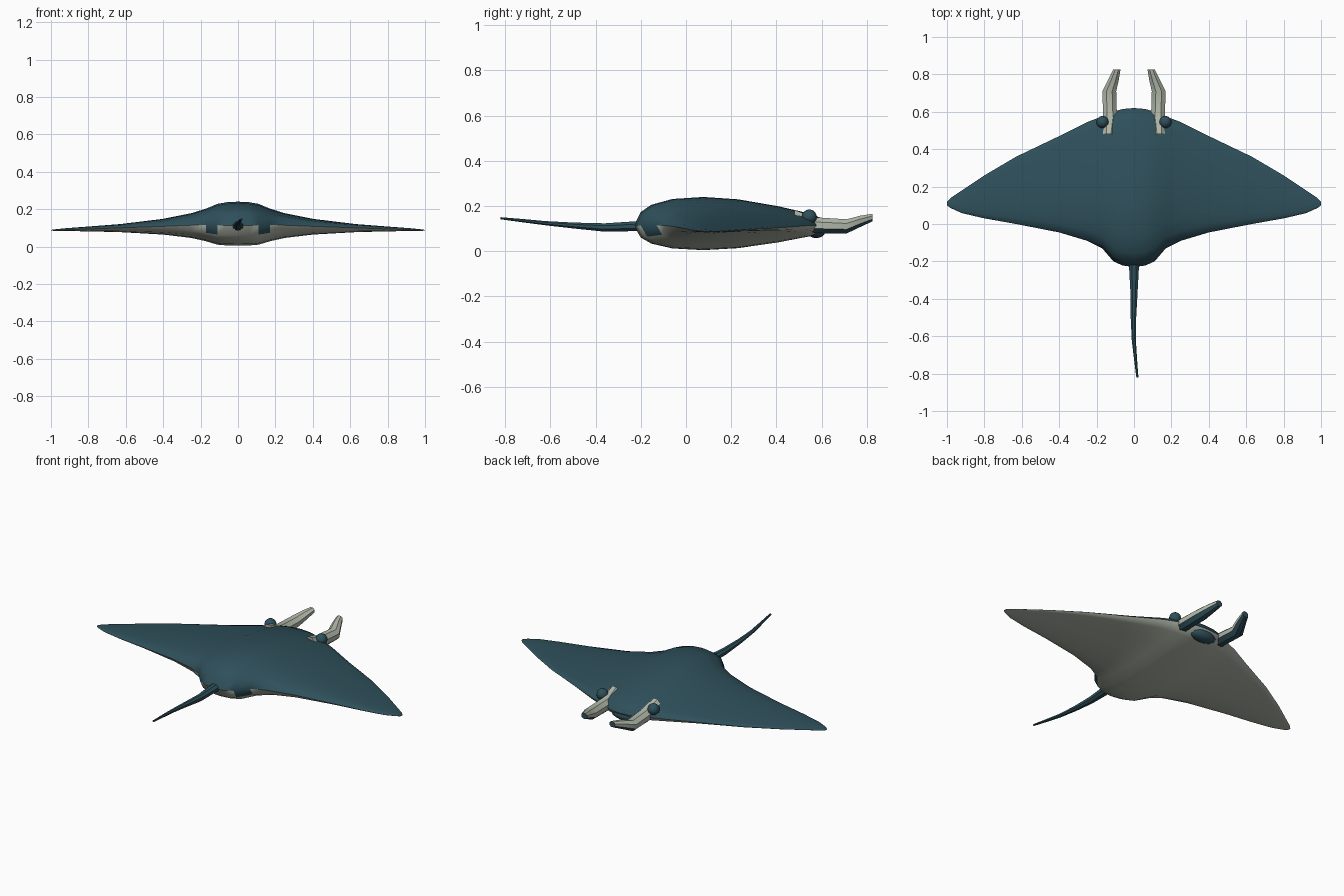
import bpy, bmesh, math
from mathutils import Vector

cube = bpy.data.objects.get("Cube")
if cube:
    bpy.data.objects.remove(cube)


def material(name, rgb):
    m = bpy.data.materials.new(name)
    m.use_nodes = True
    m.diffuse_color = (*rgb, 1)
    m.node_tree.nodes["Principled BSDF"].inputs["Base Color"].default_value = (*rgb, 1)
    return m


TEAL = material("deep teal skin", (0.028, 0.08, 0.105))
PALE = material("pale belly", (0.44, 0.48, 0.40))


def finish(name, bm, rule=None, angle=35):
    """Turn a bmesh into a two-colour object; rule(face) is True for pale faces."""
    bmesh.ops.recalc_face_normals(bm, faces=bm.faces)
    bm.normal_update()
    if rule:
        for f in bm.faces:
            f.material_index = int(rule(f))
    mesh = bpy.data.meshes.new(name)
    bm.to_mesh(mesh)
    bm.free()
    mesh.materials.append(TEAL)
    mesh.materials.append(PALE)
    ob = bpy.data.objects.new(name, mesh)
    bpy.context.collection.objects.link(ob)
    bpy.ops.object.select_all(action='DESELECT')
    ob.select_set(True)
    bpy.context.view_layer.objects.active = ob
    bpy.ops.object.shade_smooth_by_angle(angle=math.radians(angle))
    return ob


def skin(bm, rings):
    """Bridge matching vertex loops and cap the ends."""
    n = len(rings[0])
    loops = [[bm.verts.new(p) for p in r] for r in rings]
    for a, b in zip(loops, loops[1:]):
        for i in range(n):
            j = (i + 1) % n
            bm.faces.new((a[i], a[j], b[j], b[i]))
    bm.faces.new(loops[0])
    bm.faces.new(loops[-1])


def tube(stations, sides):
    """Rings across the length; station = x, y, z, half width, half height."""
    bm = bmesh.new()
    rings = []
    for x, y, z, rx, rz in stations:
        angles = [math.tau * (i + 0.5) / sides for i in range(sides)]
        rings.append([(x + rx * math.cos(a), y, z + rz * math.sin(a)) for a in angles])
    skin(bm, rings)
    return bm


# Body and wings: x, leading y, trailing y, top z, bottom z, edge z
span = [
    (0, .62, -.23, .24, .005, .112), (.06, .615, -.222, .237, .006, .112),
    (.11, .60, -.20, .228, .010, .114), (.17, .575, -.13, .203, .028, .115),
    (.25, .545, -.09, .178, .046, .114), (.4, .47, -.045, .148, .064, .108),
    (.63, .36, 0, .120, .077, .100), (.8, .26, .03, .107, .081, .094),
    (.92, .18, .058, .098, .083, .090), (.98, .14, .085, .092, .084, .088),
    (1, .12, .10, .089, .085, .087)]
# Thickness along the chord, from trailing to leading edge
chord = [(0, 0), (.035, .48), (.09, .73), (.2, .93), (.36, 1),
         (.54, .92), (.75, .68), (.92, .42), (.975, .27), (1, 0)]
stations = [(-s[0], *s[1:]) for s in span[:0:-1]] + span
rings = []
for x, lead, trail, top, bottom, edge in stations:
    upper = [(x, trail + (lead - trail) * t, edge + (top - edge) * h) for t, h in chord]
    lower = [(x, trail + (lead - trail) * t, edge + (bottom - edge) * h)
             for t, h in chord[-2:0:-1]]
    rings.append(upper + lower)
bm = bmesh.new()
skin(bm, rings)


def is_belly(f):
    c = f.calc_center_median()
    dark_notch = .11 < abs(c.x) < .17 and c.y < -.1 and f.normal.z > -.6
    return f.normal.z < 0 and not dark_notch


finish("body_and_wings", bm, is_belly, 50)

# Tail
finish("tail", tube([(0, -.17, .112, .034, .026), (0, -.24, .110, .028, .023),
                     (0, -.36, .105, .021, .020), (-.003, -.5, .114, .016, .014),
                     (-.001, -.62, .124, .012, .010), (.008, -.72, .135, .009, .008),
                     (.018, -.82, .146, .006, .005)], 8))

# Mouth, a dark bulge under the front edge
bm = bmesh.new()
bmesh.ops.create_uvsphere(bm, u_segments=16, v_segments=8, radius=1)
for v in bm.verts:
    v.co = Vector((v.co.x * .085, .575 + v.co.y * .042, .09 + v.co.z * .032))
finish("mouth", bm)

for side, label in ((1, "left"), (-1, "right")):
    # Head fins, pale above and dark below
    fin = [(.136, .48, .148, .033, .037), (.128, .57, .115, .040, .038),
           (.132, .71, .110, .040, .034), (.110, .77, .132, .031, .027),
           (.092, .825, .149, .021, .018)]
    finish(label + "_head_fin", tube([(side * s[0], *s[1:]) for s in fin], 8),
           lambda f: f.normal.z > -.3 and f.normal.y < .8)
    # Eyes
    bm = bmesh.new()
    bmesh.ops.create_uvsphere(bm, u_segments=14, v_segments=8, radius=.033)
    bmesh.ops.translate(bm, verts=bm.verts, vec=(side * .168, .545, .152))
    finish(label + "_eye", bm)
